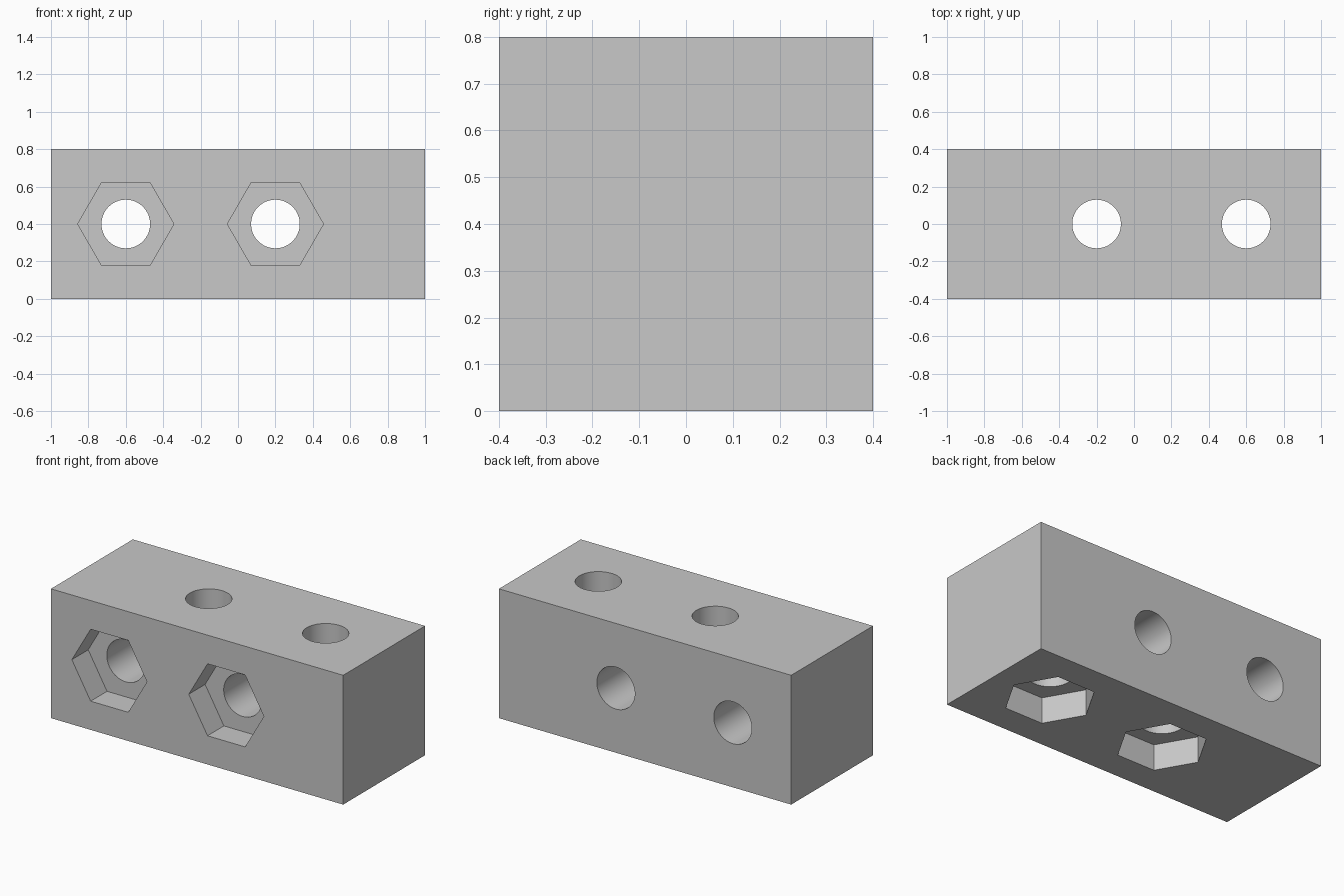
import bpy
import bmesh
import math
from mathutils import Matrix

cube = bpy.data.objects.get("Cube")
if cube:
    bpy.data.objects.remove(cube, do_unlink=True)

LENGTH, SIDE = 2.0, 0.8
BORE_RADIUS = 0.13
NUT_RADIUS, NUT_DEPTH = 0.257, 0.16
OVERLAP = 0.1

grey = bpy.data.materials.new("light_grey")
grey.use_nodes = True
grey.diffuse_color = (0.58, 0.58, 0.58, 1)
grey.node_tree.nodes["Principled BSDF"].inputs["Base Color"].default_value = grey.diffuse_color


def finish(bm, name):
    mesh = bpy.data.meshes.new(name)
    bm.to_mesh(mesh)
    bm.free()
    mesh.materials.append(grey)
    obj = bpy.data.objects.new(name, mesh)
    bpy.context.collection.objects.link(obj)
    return obj


def prism(name, sides, radius, bottom, top, placement):
    """Upright prism with a corner on x, moved by the placement matrix."""
    bm = bmesh.new()
    bmesh.ops.create_cone(
        bm, cap_ends=True, segments=sides, radius1=radius, radius2=radius,
        depth=top - bottom,
        matrix=placement @ Matrix.Translation((0, 0, (bottom + top) / 2))
        @ Matrix.Rotation(math.pi / 2, 4, "Z"))
    return finish(bm, name)


# Solid block standing on the ground
bm = bmesh.new()
bmesh.ops.create_cube(bm, size=1, matrix=Matrix.Translation((0, 0, SIDE / 2))
                      @ Matrix.Diagonal((LENGTH, SIDE, SIDE, 1)))
block = finish(bm, "connector_block")

# Bolt holes with nut pockets: upright ones open below, level ones open in front
upright = Matrix.Translation((0, 0, SIDE / 2))
level = upright @ Matrix.Rotation(-math.pi / 2, 4, "X")
cutters = []
for label, frame, xs in (("upright", upright, (-0.2, 0.6)),
                         ("level", level, (-0.6, 0.2))):
    for x in xs:
        place = Matrix.Translation((x, 0, 0)) @ frame
        start = -SIDE / 2 - OVERLAP
        cutters.append(prism(label + "_bolt_hole", 64, BORE_RADIUS,
                             start, -start, place))
        cutters.append(prism(label + "_nut_pocket", 6, NUT_RADIUS,
                             start, -SIDE / 2 + NUT_DEPTH, place))

# Cut the block, then discard the cutters
bpy.ops.object.select_all(action="DESELECT")
block.select_set(True)
bpy.context.view_layer.objects.active = block
for cutter in cutters:
    cutter.hide_render = True
    mod = block.modifiers.new(cutter.name, "BOOLEAN")
    mod.operation = "DIFFERENCE"
    mod.solver = "EXACT"
    mod.object = cutter
    bpy.ops.object.modifier_apply(modifier=mod.name)
for cutter in cutters:
    bpy.data.objects.remove(cutter, do_unlink=True)

bpy.ops.object.shade_smooth_by_angle(angle=math.radians(30))
